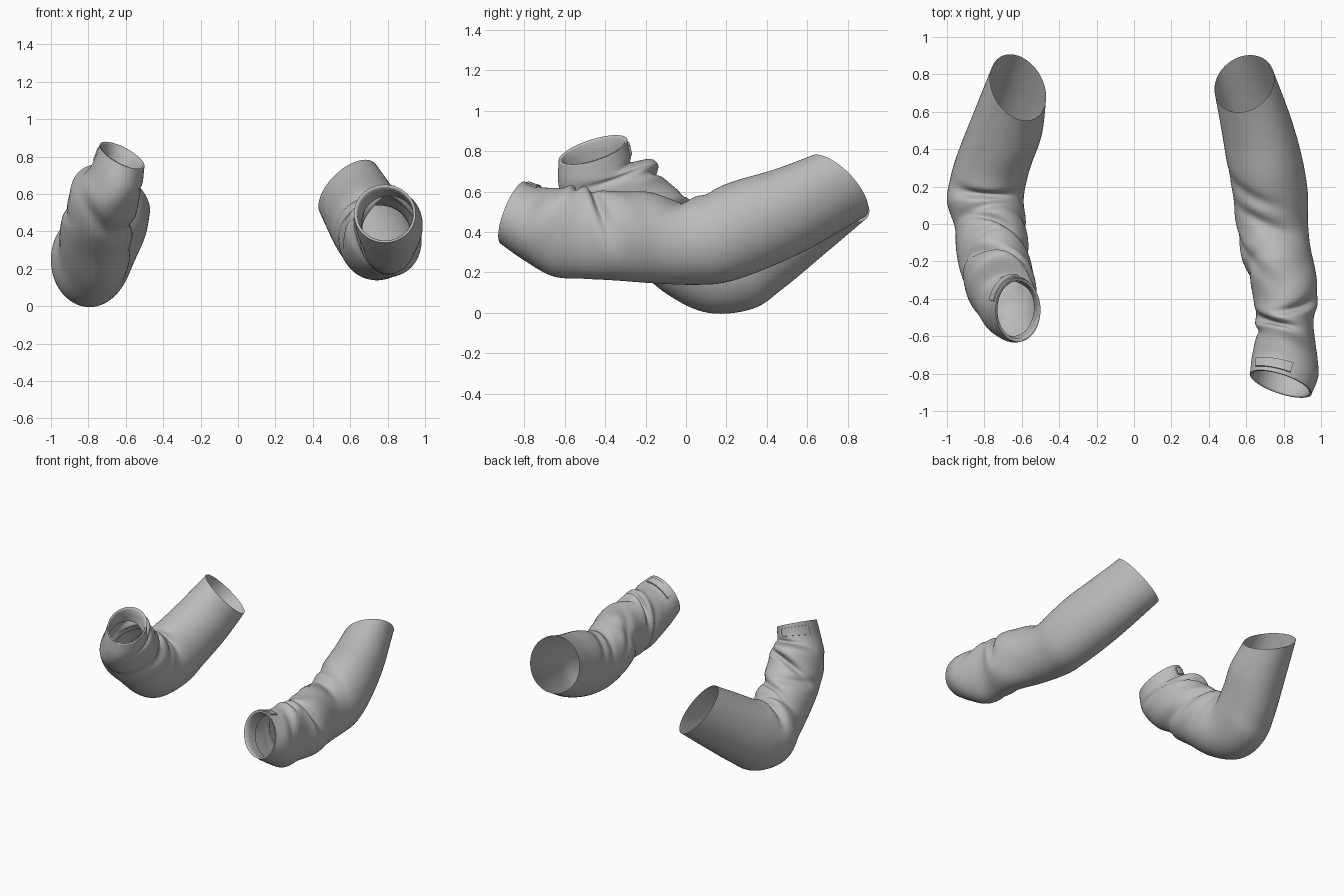
import bpy, bmesh, math
from mathutils import Vector

cube = bpy.data.objects.get("Cube")
if cube:
    bpy.data.objects.remove(cube, do_unlink=True)

cloth = bpy.data.materials.new("grey cloth")
cloth.use_nodes = True
GREY = (0.5, 0.5, 0.5, 1)
cloth.diffuse_color = GREY
cloth.node_tree.nodes["Principled BSDF"].inputs["Base Color"].default_value = GREY

SEGMENTS, STEPS = 72, 14

# Cross-sections from cuff to shoulder:
# upper y, z, lower y, z, x min, x max, y skew, z skew
LEFT = [
    (-.80, .65, -.91, .34, .62, .95, -.05, 0),
    (-.70, .62, -.80, .26, .63, .99, -.04, 0),
    (-.57, .64, -.66, .18, .65, .97, -.02, 0),
    (-.50, .63, -.52, .165, .64, .96, 0, 0),
    (-.40, .60, -.36, .155, .63, .99, 0, 0),
    (-.20, .60, -.16, .14, .57, .95, 0, 0),
    (-.03, .56, .04, .135, .54, .93, 0, 0),
    (.10, .60, .20, .15, .53, .93, .01, 0),
    (.25, .655, .40, .22, .50, .90, .02, .02),
    (.42, .70, .63, .33, .47, .84, .03, .05),
    (.60, .755, .90, .495, .43, .75, .03, .09),
]
RIGHT = [
    (-.29, .855, -.63, .755, -.74, -.50, 0, -.055),
    (-.26, .76, -.63, .63, -.79, -.51, 0, -.04),
    (-.15, .75, -.58, .52, -.87, -.52, 0, -.02),
    (-.10, .66, -.44, .38, -.92, -.54, 0, 0),
    (.00, .58, -.28, .25, -.95, -.56, 0, 0),
    (.07, .53, -.09, .09, -.96, -.57, 0, 0),
    (.13, .50, .11, .00, -1.0, -.59, 0, 0),
    (.17, .50, .33, .02, -.98, -.57, 0, 0),
    (.25, .53, .48, .12, -.94, -.54, -.01, -.01),
    (.38, .61, .69, .295, -.86, -.49, -.03, -.04),
    (.56, .715, .90, .475, -.77, -.47, -.05, -.08),
]

# Folds: position, width, angle, slant, depth
LEFT_FOLDS = [
    (1.5, .35, 60, .3, -.10), (2.8, .3, 125, .5, -.26), (3.7, .25, 50, -.4, -.20),
    (4.5, .35, 40, -.5, .06), (2.4, .3, 190, .7, -.10),
    (4.6, .25, 170, -.8, -.10), (6.2, .3, 100, .7, -.10), (7.3, .3, 120, .6, -.08),
    (5.2, .3, 150, .9, -.07), (4.5, 2, 225, 0, -.06),
]
RIGHT_FOLDS = [
    (1.3, .25, 110, .3, -.18), (2.0, .3, 150, .5, .06), (2.7, .22, 100, .6, -.20),
    (3.5, .22, 140, -.5, -.12), (4.3, .25, 70, .7, -.16), (5.3, .3, 110, -.5, -.08),
    (6.6, .4, 90, .2, -.18), (2.6, .3, 260, .9, -.08), (3.6, .3, 350, .8, -.12),
    (1.6, .3, 20, .5, -.10), (5.0, .35, 10, .8, -.08),
]


def section(rows, t):
    """Smoothly interpolated cross-section at position t."""
    last = len(rows) - 1
    i = min(int(t), last - 1)
    f = t - i
    a, b, c, d = (rows[max(0, min(last, i + k))] for k in (-1, 0, 1, 2))
    return [q + f / 2 * (r - p + f * (2*p - 5*q + 4*r - s + f * (3*(q - r) + s - p)))
            for p, q, r, s in zip(a, b, c, d)]


def surface(rows, folds, t, angle, scale=1.0):
    """Point on the folded sleeve surface."""
    uy, uz, ly, lz, x0, x1, sy, sz = section(rows, t)
    centre = Vector((x0 + x1, uy + ly, uz + lz)) / 2
    side = Vector(((x1 - x0) / 2, sy, sz))
    up = Vector((0, uy - ly, uz - lz)) / 2
    for pos, width, at, slant, depth in folds:
        turn = angle - math.radians(at)
        reach = max(0, math.cos(turn)) ** 2
        scale += depth * reach * math.exp(-((t - pos - slant * math.sin(turn)) / width) ** 2)
    return centre + (side * math.cos(angle) + up * math.sin(angle)) * scale


def grid_object(name, rows, closed):
    bm = bmesh.new()
    grid = [[bm.verts.new(p) for p in row] for row in rows]
    count = len(rows[0])
    for a, b in zip(grid, grid[1:]):
        for j in range(count if closed else count - 1):
            k = (j + 1) % count
            bm.faces.new((a[j], a[k], b[k], b[j]))
    bmesh.ops.recalc_face_normals(bm, faces=bm.faces)
    mesh = bpy.data.meshes.new(name)
    bm.to_mesh(mesh)
    bm.free()
    mesh.materials.append(cloth)
    ob = bpy.data.objects.new(name, mesh)
    bpy.context.collection.objects.link(ob)
    bpy.ops.object.select_all(action='DESELECT')
    ob.select_set(True)
    bpy.context.view_layer.objects.active = ob
    bpy.ops.object.shade_smooth_by_angle(angle=math.radians(70))


def sleeve(name, rows, folds, tab_angles):
    angles = [2 * math.pi * j / SEGMENTS for j in range(SEGMENTS)]
    # Turned-in hem of the cuff, then the outer cloth up to the shoulder
    path = [(.9, .82), (.5, .86), (.1, .9), (0, .94)]
    path += [(i / STEPS, 1) for i in range((len(rows) - 1) * STEPS + 1)]
    grid_object(name, [[surface(rows, folds, t, a, s) for a in angles] for t, s in path], True)
    # Flat strap on the cuff, with edges sunk into the cloth
    lo, hi = (math.radians(v) for v in tab_angles)
    strap = []
    for t, lift in ((.29, .98), (.3, 1.05), (.45, 1.05), (.6, 1.05), (.75, 1.05), (.76, .98)):
        row = []
        for j in range(15):
            edge = j in (0, 14)
            a = lo + (hi - lo) * (min(max(j, 1), 13) - 1) / 12
            row.append(surface(rows, folds, t, a, .98 if edge else lift))
        strap.append(row)
    grid_object(name + "_cuff_strap", strap, False)


sleeve("left_sleeve", LEFT, LEFT_FOLDS, (75, 145))
sleeve("right_sleeve", RIGHT, RIGHT_FOLDS, (85, 165))
